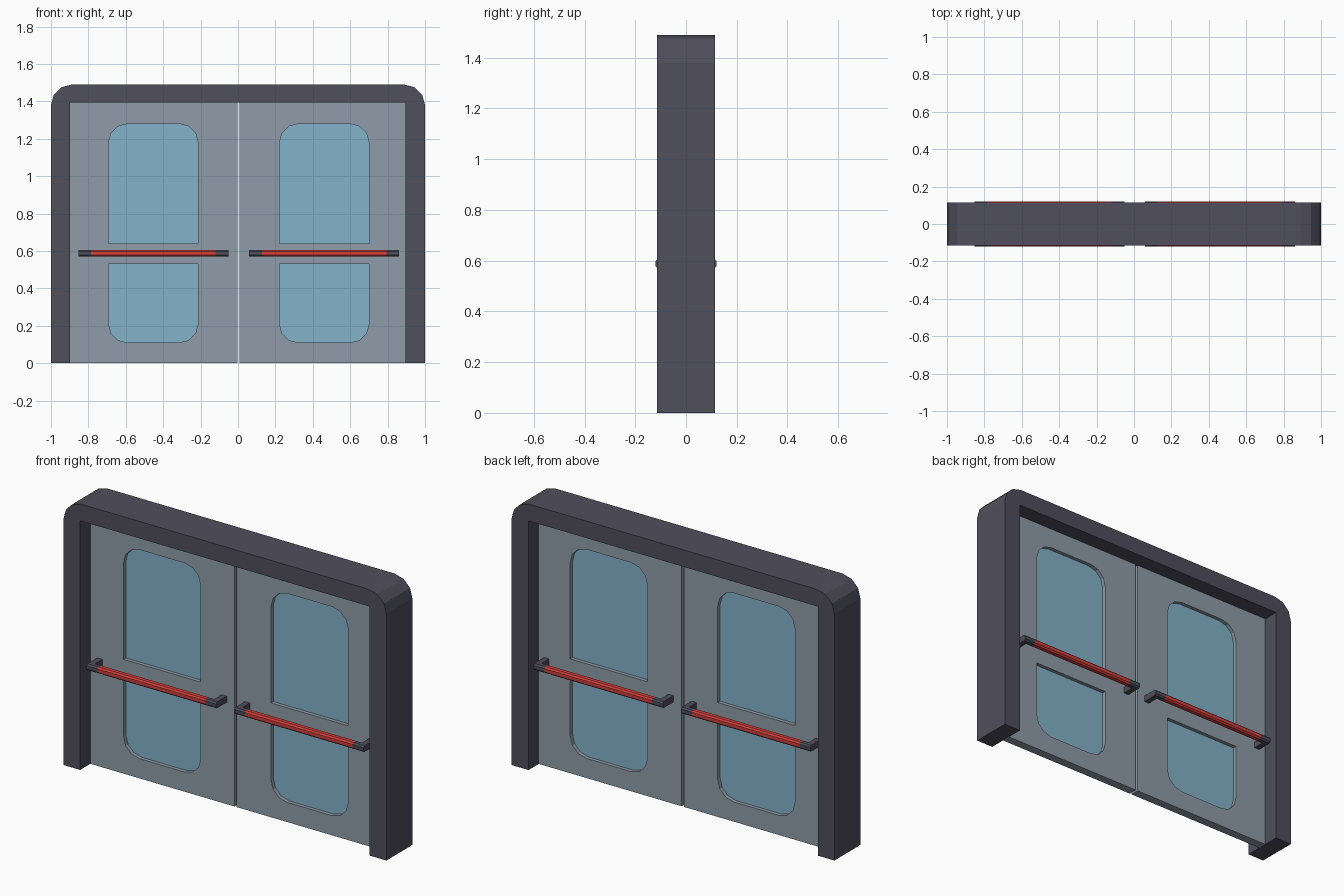
import bpy, bmesh, math
from mathutils import Matrix

if "Cube" in bpy.data.objects:
    bpy.data.objects.remove(bpy.data.objects["Cube"])


def material(name, rgb):
    m = bpy.data.materials.new(name)
    m.diffuse_color = (*rgb, 1)
    m.use_nodes = True
    m.node_tree.nodes["Principled BSDF"].inputs["Base Color"].default_value = m.diffuse_color
    return m


DARK = material("dark_frame", (0.080, 0.077, 0.107))
PANEL = material("grey_panel", (0.275, 0.332, 0.392))
GLASS = material("blue_glass", (0.225, 0.445, 0.590))
RED = material("red_bar", (0.640, 0.052, 0.046))


def add_object(name, mesh, mat):
    bm = bmesh.new()
    bm.from_mesh(mesh)
    bmesh.ops.remove_doubles(bm, verts=bm.verts, dist=1e-5)
    bmesh.ops.recalc_face_normals(bm, faces=bm.faces)
    for f in bm.faces:
        f.smooth = False
        f.material_index = 0
    bm.to_mesh(mesh)
    bm.free()
    mesh.materials.clear()
    mesh.materials.append(mat)
    ob = bpy.data.objects.new(name, mesh)
    bpy.context.collection.objects.link(ob)
    return ob


def slab(name, loops, half, mat):
    """Fill xz outlines (inner loops become holes), thickness 2*half in y."""
    cu = bpy.data.curves.new(name + "_outline", 'CURVE')
    cu.dimensions = '2D'
    cu.fill_mode = 'BOTH'
    cu.extrude = half
    for pts in loops:
        s = cu.splines.new('POLY')
        s.points.add(len(pts) - 1)
        for p, (x, z) in zip(s.points, pts):
            p.co = (x, z, 0, 1)
        s.use_cyclic_u = True
    tmp = bpy.data.objects.new(name + "_tmp", cu)
    mesh = bpy.data.meshes.new_from_object(tmp)
    bpy.data.objects.remove(tmp)
    mesh.transform(Matrix.Rotation(math.pi / 2, 4, 'X'))
    return add_object(name, mesh, mat)


def rounded(x0, x1, z0, z1, r, top=True):
    """Rectangle with two rounded corners, at the top or at the bottom."""
    arc = [(r * math.cos(math.radians(a)), r * math.sin(math.radians(a)))
           for a in (0, 30, 60, 90)]
    pts = [(x1 - r + c, z1 - r + s) for c, s in arc]
    pts += [(x0 + r - c, z1 - r + s) for c, s in reversed(arc)]
    pts += [(x0, z0), (x1, z0)]
    return pts if top else [(x, z0 + z1 - z) for x, z in pts]


def bar(name, x0, x1, profile, mat):
    """Prism along x with a yz cross-section."""
    n = len(profile)
    verts = [(x, y, z) for x in (x0, x1) for y, z in profile]
    faces = [tuple(range(n)), tuple(range(n, 2 * n))]
    faces += [(i, (i + 1) % n, n + (i + 1) % n, n + i) for i in range(n)]
    mesh = bpy.data.meshes.new(name)
    mesh.from_pydata(verts, [], faces)
    return add_object(name, mesh, mat)


# Surrounding frame: rounded arch with a square opening
arch = rounded(-1, 1, 0, 1.49, 0.11)[:-2]
slab("door_frame", [arch + [(-1, 0), (-0.897, 0), (-0.897, 1.395),
                            (0.895, 1.395), (0.895, 0), (1, 0)]], 0.115, DARK)

for side, cx, x0, x1 in (("left", -0.453, -0.897, -0.004),
                         ("right", 0.461, 0.009, 0.895)):
    # Door leaf with two window openings and their panes
    upper = rounded(cx - 0.239, cx + 0.239, 0.64, 1.28, 0.1)
    lower = rounded(cx - 0.239, cx + 0.239, 0.11, 0.53, 0.1, False)
    slab(side + "_door_panel",
         [[(x0, 0), (x1, 0), (x1, 1.395), (x0, 1.395)], upper, lower], 0.025, PANEL)
    slab(side + "_upper_window", [upper], 0.004, GLASS)
    slab(side + "_lower_window", [lower], 0.004, GLASS)

    # Push bars with end brackets, on both faces of the door
    for face, s in (("front", -1), ("back", 1)):
        tag = f"{side}_{face}"
        grip = [(s * y, z) for y, z in
                ((0.09, 0.57), (0.112, 0.57), (0.12, 0.578),
                 (0.12, 0.597), (0.112, 0.605), (0.09, 0.605))]
        post = [(s * y, z) for y, z in
                ((0.024, 0.57), (0.09, 0.57), (0.09, 0.605), (0.024, 0.605))]
        bar(tag + "_push_bar", cx - 0.333, cx + 0.333, grip, RED)
        for end, d in (("inner", -1), ("outer", 1)):
            a, b, c = (cx + d * 0.333, cx + d * 0.370, cx + d * 0.401)
            bar(f"{tag}_{end}_bracket_cap", a, c, grip, DARK)
            bar(f"{tag}_{end}_bracket_post", b, c, post, DARK)
